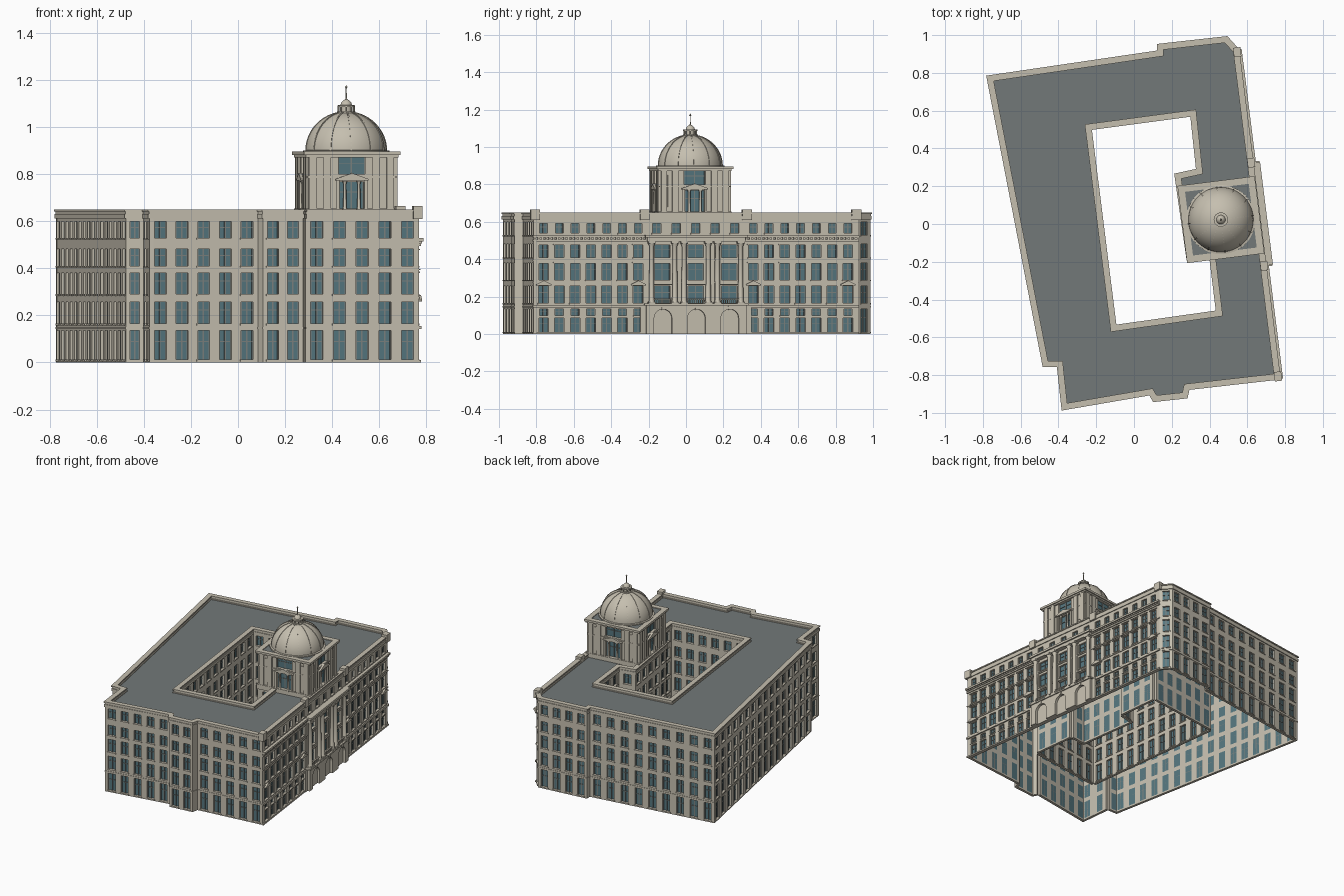
import bpy, bmesh, math
from mathutils import Vector

if "Cube" in bpy.data.objects:
    bpy.data.objects.remove(bpy.data.objects["Cube"])

COL = {"stone": (0.56, 0.52, 0.43, 1), "roof": (0.17, 0.19, 0.19, 1),
       "glass": (0.09, 0.18, 0.21, 1), "bar": (0.2, 0.22, 0.21, 1)}
MATS = {}
for k, c in COL.items():
    MATS[k] = bpy.data.materials.new(k)
    MATS[k].diffuse_color = c
parts = {}


def part(name, mat="stone", smooth=False):
    if name not in parts:
        parts[name] = (bmesh.new(), mat, smooth)
    return parts[name][0]


def extrude_loops(bm, lo, hi):
    a, b = [bm.verts.new(p) for p in lo], [bm.verts.new(p) for p in hi]
    bm.faces.new(a)
    bm.faces.new(b[::-1])
    for i in range(len(a)):
        j = (i + 1) % len(a)
        bm.faces.new((a[j], a[i], b[i], b[j]))


class Frame:
    """Wall coordinates: u along the edge, n outward, z up."""
    def __init__(s, a, b):
        s.a = Vector(a)
        s.d = Vector(b) - s.a
        s.L = s.d.length
        s.d.normalize()
        s.n = Vector((s.d.y, -s.d.x))

    def p(s, u, n, z):
        q = s.a + s.d * u + s.n * n
        return (q.x, q.y, z)

    def prism(s, bm, pts, n0, n1):
        extrude_loops(bm, [s.p(u, n0, z) for u, z in pts], [s.p(u, n1, z) for u, z in pts])

    def box(s, bm, u0, u1, n0, n1, z0, z1):
        s.prism(bm, [(u0, z0), (u1, z0), (u1, z1), (u0, z1)], n0, n1)


def offset(poly, d):
    out, k = [], len(poly)
    for i in range(k):
        n1 = Frame(poly[i - 1], poly[i]).n
        n2 = Frame(poly[i], poly[(i + 1) % k]).n
        out.append(Vector(poly[i]) + (n1 + n2) * d / (1 + n1.dot(n2)))
    return out


def ring(bm, poly, a, b, z0, z1):
    A, B = offset(poly, a), offset(poly, b)
    for i in range(len(poly)):
        j = (i + 1) % len(poly)
        q = [A[i], A[j], B[j], B[i]]
        extrude_loops(bm, [(v.x, v.y, z0) for v in q], [(v.x, v.y, z1) for v in q])


def lathe(bm, x, y, prof, seg=16):
    rows = [[bm.verts.new((x + r * math.cos(t * math.tau / seg), y + r * math.sin(t * math.tau / seg), z))
             for t in range(seg)] for r, z in prof]
    for a, b in zip(rows, rows[1:]):
        for i in range(seg):
            j = (i + 1) % seg
            bm.faces.new((a[i], a[j], b[j], b[i]))
    bmesh.ops.remove_doubles(bm, verts=[v for r in rows for v in r], dist=1e-5)


def column(bm, f, u, n, r, z0, z1):
    x, y, _ = f.p(u, n, 0)
    h = r * 1.4
    f.box(bm, u - h, u + h, n - h, n + h, z0, z0 + r * .7)
    f.box(bm, u - h, u + h, n - h, n + h, z1 - r * .7, z1)
    lathe(bm, x, y, [(r * 1.25, z0 + r * .7), (r, z0 + r * 1.3), (r * .85, z1 - r * 2), (r * 1.3, z1 - r * .7)], 12)


def pediment(bm, f, u, w, z, h, n):
    f.box(bm, u - w, u + w, 0, n, z - .006, z)
    f.prism(bm, [(u - w, z), (u + w, z), (u, z + h)], 0, n)


def wall(name, f, rows, z0, z1, depth=.018):
    """Wall strips with openings; each row is (bottom, top, [(centre, width)])."""
    st, gl, br = part(name), part(name + "_glass", "glass"), part(name + "_window_bars", "bar")
    z = z0
    for lo, hi, wins in rows:
        f.box(st, 0, f.L, -depth, 0, z, lo)
        u, z = 0, hi
        for c, w in wins:
            a, b = c - w / 2, c + w / 2
            f.box(st, u, a, -depth, 0, lo, hi)
            u = b
            f.box(gl, a, b, -depth, -depth + .004, lo, hi)
            f.box(st, a - .005, b + .005, 0, .005, lo - .007, lo)
            f.box(br, c - .003, c + .003, -depth, -depth + .009, lo, hi)
            m = lo + (hi - lo) * .62
            f.box(br, a, b, -depth, -depth + .008, m - .002, m + .002)
            for e in (a, b - .004):
                f.box(br, e, e + .004, -depth, -depth + .009, lo, hi)
        f.box(st, u, f.L, -depth, 0, lo, hi)
    f.box(st, 0, f.L, -depth, 0, z, z1)


# Building footprint and courtyard
OUTER = [(-.785, .787), (-.485, -.76), (-.41, -.76), (-.385, -.99), (.08, -.91), (.10, -.945), (.285, -.925),
         (.295, -.88), (.78, -.825), (.56, .925), (.495, .997), (.12, .955), (.12, .92)]
COURT = [(-.225, .50), (.30, .57), (.33, .29), (.215, .265), (.28, -.19), (.40, -.175), (.435, -.46), (-.095, -.535)]
FLOORS = [(.012, .135), (.165, .258), (.29, .38), (.41, .482), (.53, .60)]
ROOF = .62


def plain_wall(name, f):
    k = 0 if f.L < .065 else max(1, round(f.L / .097))
    w = [((i + .5) * f.L / k, min(.052, f.L / k * .55)) for i in range(k)]
    wall(name, f, [(a, b, w) for a, b in FLOORS] if k else [], 0, ROOF)


outer = offset(OUTER, -.01)
court = offset(COURT, -.006)
for name, poly in (("outer_wall", outer), ("courtyard_wall", court)):
    for i in range(len(poly)):
        if not (poly is outer and i == 8):
            plain_wall(name, Frame(poly[i], poly[(i + 1) % len(poly)]))

# Parapets, cornices and flat roof
pb = part("parapet")
for poly in (outer, court):
    ring(pb, poly, .006, -.026, .612, .63)
    ring(pb, poly, .002, -.02, .63, .642)
    ring(pb, poly, .008, -.026, .642, .65)
ring(part("string_course"), outer, .003, 0, .142, .15)
rb = part("flat_roof", "roof")
for poly in (outer, court):
    vs = [rb.verts.new((v.x, v.y, ROOF + .004)) for v in offset(poly, -.01)]
    for i in range(len(vs)):
        rb.edges.new((vs[i - 1], vs[i]))
bmesh.ops.triangle_fill(rb, edges=rb.edges[:], use_beauty=True, normal=(0, 0, 1))

# Main east facade
F = Frame(outer[8], outer[9])
M = F.L / 2
side = [.31 + .085 * i for i in range(7)]


def bays(w, mid, mw):
    return sorted([(M + s * o, w) for o in side for s in (-1, 1)] + [(M + o, mw) for o in mid])


three, five = (-.18, 0, .18), (-.21, -.105, 0, .105, .21)
wall("main_facade", F, [(.012, .085, bays(.052, (), 0)), (.10, .135, bays(.045, (), 0)),
                        (.165, .257, bays(.054, three, .085)), (.29, .378, bays(.052, three, .085)),
                        (.41, .475, bays(.05, three, .085)), (.54, .592, bays(.042, five, .045))], 0, ROOF)
fb = part("facade_mouldings")
for z0, z1, n in ((0, .01, .008), (.142, .155, .01), (.272, .278, .005), (.392, .398, .006),
                  (.495, .505, .008), (.515, .528, .02)):
    F.box(fb, -.004, F.L + .004, 0, n, z0, z1)
for i in range(88):
    F.box(fb, i * .02 + .003, i * .02 + .013, 0, .013, .505, .515)
for o in side:
    for s in (-1, 1):
        u = M + s * o
        F.box(fb, u - .033, u + .033, 0, .007, .38, .386)
        F.box(fb, u - .033, u + .033, 0, .007, .477, .482)
        if o in (side[0], side[-1]):
            pediment(fb, F, u, .04, .266, .02, .016)
for o in (-.865, -.275, .275, .865):
    F.box(part("parapet_blocks"), M + o - .025, M + o + .025, -.025, .014, .61, .666)

# Portico: arched base, columns, entablature
bp = part("portico_base")
out = [(M - .27, .155), (M - .27, 0)]
for o in three:
    out += [(M + o - .048, 0)]
    out += [(M + o - .048 * math.cos(math.pi * i / 12), .085 + .048 * math.sin(math.pi * i / 12)) for i in range(13)]
    out += [(M + o + .048, 0)]
    F.box(part("arch_glass", "glass"), M + o - .048, M + o + .048, .001, .004, 0, .136)
    for k in (-.017, .017):
        F.box(part("arch_bars", "bar"), M + o + k - .002, M + o + k + .002, .004, .008, 0, .125)
    F.box(part("arch_bars", "bar"), M + o - .046, M + o + .046, .004, .008, .083, .087)
    F.prism(bp, [(M + o - .006, .13), (M + o + .006, .13), (M + o + .009, .15), (M + o - .009, .15)], .02, .036)
    F.box(fb, M + o - .05, M + o + .05, 0, .008, .262, .268)
out += [(M + .27, 0), (M + .27, .155)]
F.prism(bp, out, 0, .03)
F.box(bp, M - .3, M + .3, 0, .012, 0, .155)
F.box(bp, M - .28, M + .28, 0, .038, .153, .163)
for o in (-.24, -.115, -.065, .065, .115, .24):
    column(part("portico_columns", smooth=True), F, M + o, .018, .014, .163, .495)
    F.box(bp, M + o - .013, M + o + .013, 0, .006, .163, .495)
ent = part("portico_entablature")
F.box(ent, M - .265, M + .265, 0, .032, .495, .515)
F.box(ent, M - .275, M + .275, 0, .042, .515, .53)
bal = part("portico_balustrade")
for o in three:
    F.box(bal, M + o - .05, M + o + .05, .018, .028, .186, .191)
    for i in range(9):
        F.box(bal, M + o - .046 + i * .011, M + o - .042 + i * .011, .02, .026, .163, .186)

# Square tower under the dome
C = Vector((.46, .023))
d, n = F.d, F.n
H = .186
tower = [C + n * a * H + d * b * H for a, b in ((1, -1), (1, 1), (-1, 1), (-1, -1))]
tt = part("tower_trim")
for i in range(4):
    T = Frame(tower[i], tower[(i + 1) % 4])
    m = T.L / 2
    wall("tower_wall", T, [(.655, .768, [(m, .105)]), (.80, .872, [(m, .115)])], ROOF, .89)
    pediment(tt, T, m, .07, .78, .025, .018)
    for s in (-1, 1):
        column(part("tower_columns", smooth=True), T, m + s * .03, .004, .007, .65, .772)
        T.box(tt, m + s * .06 - .006, m + s * .06 + .006, 0, .01, .64, .774)
        for o in (.105, .165):
            T.box(tt, m + s * o - .016, m + s * o + .016, 0, .01, ROOF, .875)
        T.box(tt, m + s * .135 - .01, m + s * .135 + .01, 0, .004, .68, .85)
for a, z0, z1 in ((.012, .62, .655), (.006, .785, .792), (.012, .872, .882), (.02, .882, .897)):
    ring(tt, tower, a, -.016, z0, z1)
extrude_loops(part("tower_roof", "roof"), [(v.x, v.y, .885) for v in tower], [(v.x, v.y, .892) for v in tower])

# Dome with ribs, lantern and finial
db = part("dome", smooth=True)
R, Z = .172, .90
lathe(db, C.x, C.y, [(.183, .89), (.183, .9), (R, .902)] +
      [(R * math.cos(i * math.pi / 36), Z + .165 * math.sin(i * math.pi / 36)) for i in range(1, 19)], 48)
ribs = part("dome_ribs")
for k in range(12):
    t = math.radians(7.17) + k * math.tau / 12
    e = Vector((math.cos(t), math.sin(t)))
    R0 = Frame(C, C + e)
    arc = lambda r: [(r * math.cos(i * math.pi / 28), Z + (r - .007) * math.sin(i * math.pi / 28)) for i in range(14)]
    R0.prism(ribs, arc(R + .003) + arc(R - .006)[::-1], -.003, .003)
lan = part("lantern", smooth=True)
lathe(lan, C.x, C.y, [(.04, 1.055), (.04, 1.066), (.025, 1.066), (.025, 1.085), (.038, 1.085), (.038, 1.093),
                      (.024, 1.094), (.022, 1.104), (.014, 1.113), (.005, 1.118), (.0025, 1.125),
                      (.002, 1.165), (.006, 1.17), (.002, 1.176), (0, 1.18)], 24)
for k in range(8):
    t = k * math.tau / 8
    lathe(lan, C.x + .033 * math.cos(t), C.y + .033 * math.sin(t), [(.004, 1.066), (.004, 1.085)], 8)

# Turn every part into an object
for name, (bm, mat, smooth) in parts.items():
    if name != "flat_roof":
        bmesh.ops.recalc_face_normals(bm, faces=bm.faces[:])
    else:
        for f in bm.faces:
            f.normal_update()
            if f.normal.z < 0:
                f.normal_flip()
    me = bpy.data.meshes.new(name)
    bm.to_mesh(me)
    bm.free()
    me.materials.append(MATS[mat])
    ob = bpy.data.objects.new(name, me)
    bpy.context.collection.objects.link(ob)
    if smooth:
        bpy.ops.object.select_all(action='DESELECT')
        ob.select_set(True)
        bpy.context.view_layer.objects.active = ob
        bpy.ops.object.shade_smooth_by_angle(angle=math.radians(35))

for m in bpy.data.materials:
    if m.users and not m.is_grease_pencil:
        m.use_nodes = True
        m.node_tree.nodes["Principled BSDF"].inputs["Base Color"].default_value = m.diffuse_color
